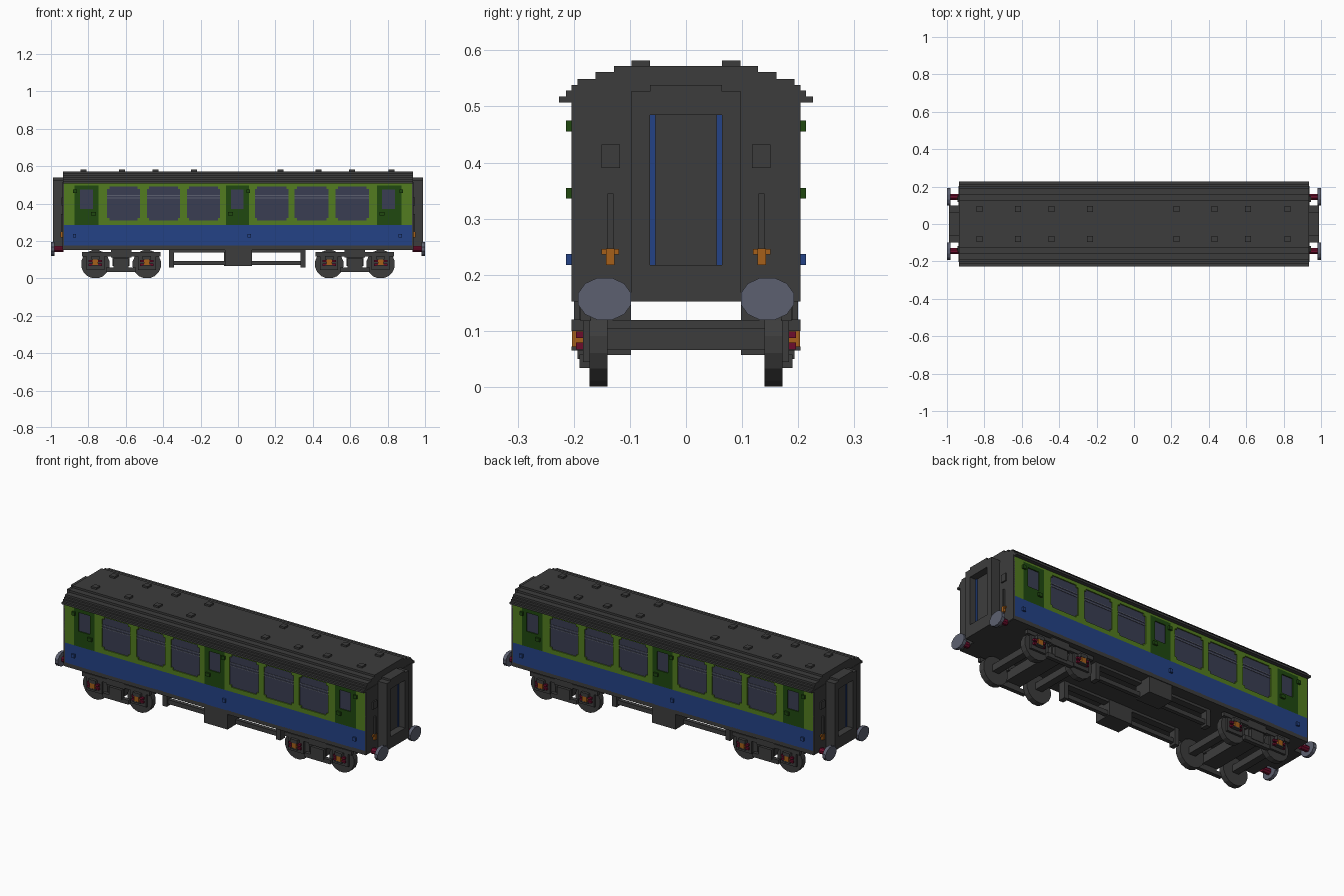
import bpy, bmesh, math
from mathutils import Matrix

if "Cube" in bpy.data.objects:
    bpy.data.objects.remove(bpy.data.objects["Cube"])


def material(name, rgb):
    m = bpy.data.materials.new(name)
    m.use_nodes = True
    m.diffuse_color = (*rgb, 1)
    bsdf = next(n for n in m.node_tree.nodes if n.type == 'BSDF_PRINCIPLED')
    bsdf.inputs["Base Color"].default_value = (*rgb, 1)
    return m


GREY = material("dark grey", (0.046, 0.046, 0.046))
GREEN = material("leaf green", (0.085, 0.200, 0.014))
DARK_GREEN = material("dark green", (0.014, 0.066, 0.005))
BLUE = material("blue", (0.017, 0.055, 0.240))
GLASS = material("slate glass", (0.042, 0.047, 0.085))
STEEL = material("steel", (0.108, 0.118, 0.162))
RED = material("crimson", (0.150, 0.004, 0.025))
ORANGE = material("orange", (0.380, 0.115, 0.010))


def finish(bm, name, *mats):
    bmesh.ops.recalc_face_normals(bm, faces=bm.faces)
    mesh = bpy.data.meshes.new(name)
    bm.to_mesh(mesh)
    bm.free()
    for m in mats:
        mesh.materials.append(m)
    ob = bpy.data.objects.new(name, mesh)
    bpy.context.collection.objects.link(ob)
    return ob


# Symmetries as pairs of x and y signs
ONCE = [(1, 1)]
ENDS = [(1, 1), (-1, 1)]
SIDES = [(1, 1), (1, -1)]
TURN = [(1, 1), (-1, -1)]
ALL = [(1, 1), (-1, 1), (1, -1), (-1, -1)]


def boxes(name, mat, specs, signs=ONCE):
    """One object from boxes (x0, x1, y0, y1, z0, z1), repeated by the signs."""
    bm = bmesh.new()
    for x0, x1, y0, y1, z0, z1 in specs:
        for sx, sy in signs:
            at = Matrix.Translation((sx * (x0 + x1) / 2, sy * (y0 + y1) / 2, (z0 + z1) / 2))
            size = Matrix.Diagonal((x1 - x0, y1 - y0, z1 - z0, 1))
            bmesh.ops.create_cube(bm, size=1, matrix=at @ size)
    return finish(bm, name, mat)


def discs(name, mat, centres, axis, depth, ra, rz, sides, signs=ALL):
    """Flat polygonal discs along the x or y axis with half width ra and half height rz."""
    bm = bmesh.new()
    turn = Matrix.Rotation(math.pi / 2, 4, 'Y' if axis == 'x' else 'X')
    for x, y, z in centres:
        for sx, sy in signs:
            scale = Matrix.Diagonal((1, ra, rz, 1) if axis == 'x' else (ra, 1, rz, 1))
            spin = Matrix.Rotation(math.pi / sides, 4, 'Z')
            bmesh.ops.create_cone(bm, cap_ends=True, segments=sides, radius1=1, radius2=1,
                                  depth=depth, matrix=Matrix.Translation((sx * x, sy * y, z))
                                  @ scale @ turn @ spin)
    return finish(bm, name, mat)


# Body shell and stepped roof
L, W = 0.935, 0.204
boxes("body_core", GREY, [(-L, L, -0.193, 0.193, 0.155, 0.515)])
boxes("sole_bar", GREY, [(-L, L, -W, W, 0.152, 0.175)])
boxes("end_wall", GREY, [(L - 0.006, L + 0.002, -W, W, 0.155, 0.515)], ENDS)

steps = [(0.226, 0.507), (0.214, 0.518), (0.204, 0.528), (0.193, 0.538),
         (0.161, 0.549), (0.128, 0.561)]
half = []
for i, (y, z) in enumerate(steps):
    half += [(y, z), (y, steps[i + 1][1] if i < 5 else 0.572)]
bm = bmesh.new()
outline = half + [(-y, z) for y, z in reversed(half)]
end = bm.faces.new([bm.verts.new((-L, y, z)) for y, z in outline])
run = bmesh.ops.extrude_face_region(bm, geom=[end])
bmesh.ops.translate(bm, vec=(2 * L, 0, 0),
                    verts=[v for v in run["geom"] if isinstance(v, bmesh.types.BMVert)])
finish(bm, "roof", GREY)

boxes("roof_vents", GREY, [(x - 0.016, x + 0.016, 0.064, 0.097, 0.570, 0.582)
                           for x in (-0.825, -0.62, -0.44, -0.235, 0.227, 0.43, 0.61, 0.82)], SIDES)

# Side panels with stepped window openings, coloured by height and door position
windows = [(-0.70, -0.525), (-0.487, -0.31), (-0.273, -0.096),
           (0.09, 0.27), (0.303, 0.485), (0.522, 0.70)]
doors = [(-0.873, -0.745), (-0.065, 0.06), (0.742, 0.873)]
panes = [(-0.845, -0.775), (-0.038, 0.03), (0.77, 0.84)]
C = 0.012


def is_open(x, z):
    for a, b in windows:
        if a < x < b and 0.31 < z < 0.49:
            corner = (x < a + C or x > b - C) and (z < 0.31 + C or z > 0.49 - C)
            return not corner
    return any(a < x < b for a, b in panes) and 0.37 < z < 0.475


def side_colour(x, z):
    if z < 0.285:
        return 1
    return 2 if z < 0.497 and any(a < x < b for a, b in doors) else 0


xs = [-L, L] + [v for a, b in windows for v in (a, a + C, b - C, b)]
xs = sorted(xs + [v for pair in doors + panes for v in pair])
zs = [0.173, 0.285, 0.31, 0.31 + C, 0.37, 0.475, 0.49 - C, 0.49, 0.497, 0.51]
for name, s in (("front_side", -1), ("rear_side", 1)):
    bm = bmesh.new()
    grid = [[bm.verts.new((-s * x, s * W, z)) for z in zs] for x in xs]
    for i in range(len(xs) - 1):
        for j in range(len(zs) - 1):
            cx, cz = (xs[i] + xs[i + 1]) / 2, (zs[j] + zs[j + 1]) / 2
            if not is_open(cx, cz):
                f = bm.faces.new((grid[i][j], grid[i + 1][j], grid[i + 1][j + 1], grid[i][j + 1]))
                f.material_index = side_colour(cx, cz)
    bmesh.ops.delete(bm, geom=[v for v in bm.verts if not v.link_faces], context='VERTS')
    ob = finish(bm, name, GREEN, BLUE, DARK_GREEN)
    outward = ob.data.polygons[0].normal.y * s > 0
    solid = ob.modifiers.new("thickness", 'SOLIDIFY')
    solid.thickness = 0.012
    solid.offset = -1 if outward else 1

# Glazing, ventilator bars, door fittings (front side, turned half round for the rear)
boxes("glass", GLASS, [(a, b, -0.198, -0.19, 0.31, 0.49) for a, b in windows]
      + [(a, b, -0.198, -0.19, 0.37, 0.475) for a, b in panes], TURN)
boxes("window_bars", STEEL, [(a, b, -0.201, -0.197, z, z + 0.005)
                             for a, b in windows for z in (0.426, 0.441)], TURN)
boxes("door_hinges", DARK_GREEN, [(x - 0.01, x + 0.01, -0.214, -0.2, 0.455, 0.475)
                                  for x in (-0.872, 0.055, 0.873)], TURN)
boxes("door_handles", DARK_GREEN, [(x - 0.013, x + 0.013, -0.214, -0.2, 0.336, 0.355)
                                   for x in (-0.772, -0.04, 0.77)], TURN)
boxes("lower_hinges", BLUE, [(x - 0.009, x + 0.009, -0.214, -0.2, 0.217, 0.237)
                             for x in (-0.874, 0.06, 0.867)], TURN)

# End gangways and end wall fittings
boxes("gangway_frame", GREY, [(L, 0.99, 0.064, 0.098, 0.152, 0.527),
                              (L, 0.99, -0.098, -0.064, 0.152, 0.527),
                              (L, 0.99, -0.064, 0.064, 0.152, 0.217),
                              (L, 0.99, -0.064, 0.064, 0.485, 0.538)], ENDS)
boxes("gangway_door", GREY, [(L, 0.95, -0.064, 0.064, 0.217, 0.485)], ENDS)
boxes("gangway_stripes", BLUE, [(0.948, 0.953, 0.054, 0.064, 0.217, 0.485)], ALL)
boxes("end_panels", GREY, [(L, 0.945, 0.118, 0.151, 0.39, 0.432)], ALL)
boxes("end_handrails", GREY, [(L, 0.947, 0.129, 0.140, 0.245, 0.345)], ALL)
boxes("end_lamps", ORANGE, [(L, 0.95, 0.127, 0.143, 0.217, 0.247),
                            (L, 0.944, 0.119, 0.151, 0.236, 0.246)], ALL)

# Buffers
discs("buffer_shafts", RED, [(0.958, 0.145, 0.157)], 'x', 0.05, 0.017, 0.017, 8)
discs("buffer_heads", STEEL, [(0.9905, 0.145, 0.157)], 'x', 0.019, 0.049, 0.039, 12)

# Underframe boxes and trusses
boxes("equipment_boxes", GREY, [(-0.075, 0.07, 0.098, 0.200, 0.065, 0.155)], TURN)
boxes("trusses", GREY, [(-0.37, 0.36, 0.10, 0.14, 0.138, 0.155),
                        (-0.35, 0.34, 0.108, 0.13, 0.07, 0.094),
                        (-0.37, -0.343, 0.098, 0.14, 0.057, 0.155),
                        (0.333, 0.36, 0.098, 0.14, 0.057, 0.155)], SIDES)

# Bogies
MID, AX = 0.625, 0.1375
axles = [MID - AX, MID + AX]
discs("wheels", GREY, [(x, 0.156, 0.076) for x in axles], 'y', 0.032, 0.077, 0.077, 16)
boxes("axles", GREY, [(x - 0.02, x + 0.02, -0.145, 0.145, 0.066, 0.104) for x in axles], ENDS)
boxes("bolsters", GREY, [(MID - 0.045, MID + 0.045, -0.175, 0.175, 0.066, 0.119)], ENDS)
boxes("bogie_frames", GREY, [(MID - 0.21, MID + 0.21, 0.170, 0.188, 0.118, 0.140),
                             (MID - 0.08, MID + 0.08, 0.168, 0.190, 0.034, 0.058),
                             (MID - 0.04, MID + 0.04, 0.168, 0.193, 0.05, 0.105),
                             (MID - 0.055, MID + 0.055, 0.140, 0.190, 0.112, 0.155)], ALL)
boxes("axle_guards", GREY, [(x - 0.048, x + 0.048, 0.170, 0.184, 0.045, 0.125) for x in axles]
      + [(x - 0.022, x + 0.022, 0.170, 0.204, 0.100, 0.120) for x in axles]
      + [(x - 0.022, x + 0.022, 0.170, 0.204, 0.065, 0.072) for x in axles], ALL)
boxes("axle_boxes", ORANGE, [(x - 0.015, x + 0.015, 0.18, 0.203, 0.070, 0.101) for x in axles], ALL)
boxes("axle_springs", RED, [(x - 0.036, x + 0.036, 0.18, 0.196, z, z + 0.012)
                            for x in axles for z in (0.067, 0.087)], ALL)
